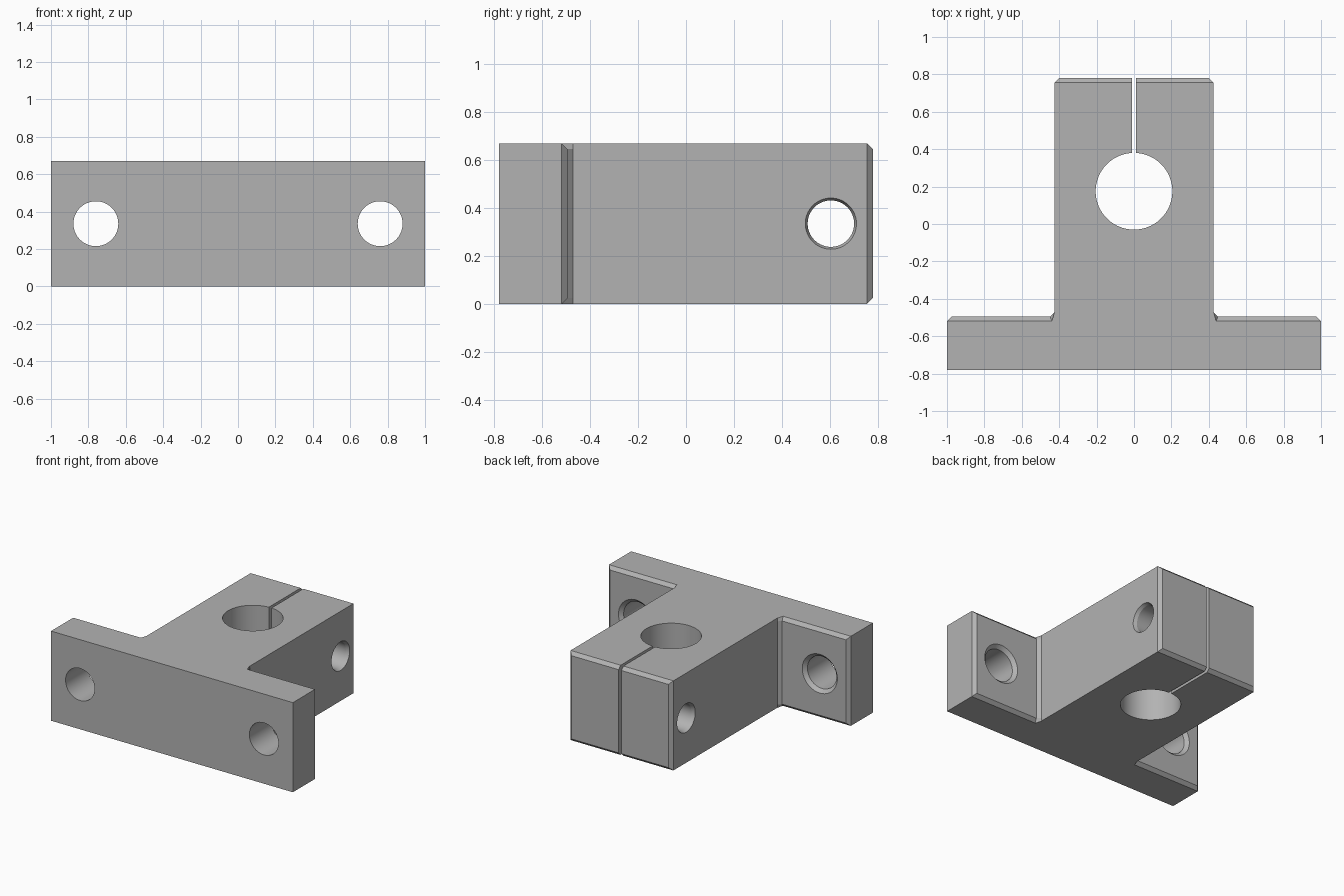
import bpy, bmesh, math
from mathutils import Matrix

cube = bpy.data.objects.get("Cube")
if cube:
    bpy.data.objects.remove(cube, do_unlink=True)

HEIGHT, HALF_STEM, CHAMFER = 0.67, 0.425, 0.024
FRONT, FLANGE_BACK, BACK = -0.78, -0.495, 0.78
MID = HEIGHT / 2

metal = bpy.data.materials.new("grey metal")
metal.use_nodes = True
metal.diffuse_color = (0.45, 0.45, 0.45, 1)
metal.node_tree.nodes["Principled BSDF"].inputs["Base Color"].default_value = (0.45, 0.45, 0.45, 1)


def make_object(name, bm):
    bmesh.ops.recalc_face_normals(bm, faces=bm.faces[:])
    mesh = bpy.data.meshes.new(name)
    bm.to_mesh(mesh)
    bm.free()
    mesh.materials.append(metal)
    obj = bpy.data.objects.new(name, mesh)
    bpy.context.collection.objects.link(obj)
    return obj


def round_cutter(name, profile, turn, place, sides=64):
    """Turned solid from (distance along axis, radius) pairs; axis starts as z."""
    bm = bmesh.new()
    rings = []
    for t, r in profile:
        rings.append([bm.verts.new((r * math.cos(a), r * math.sin(a), t))
                      for a in (math.tau * i / sides for i in range(sides))])
    for low, high in zip(rings, rings[1:]):
        for i in range(sides):
            j = (i + 1) % sides
            bm.faces.new((low[i], low[j], high[j], high[i]))
    bm.faces.new(rings[0])
    bm.faces.new(rings[-1])
    bm.transform(Matrix.Translation(place) @ turn)
    return make_object(name, bm)


# T-shaped block with small fillets in the inner corners
half = [(1, FRONT), (1, FLANGE_BACK), (HALF_STEM + CHAMFER, FLANGE_BACK),
        (HALF_STEM, FLANGE_BACK + CHAMFER), (HALF_STEM, BACK)]
outline = half + [(-x, y) for x, y in reversed(half)]
bm = bmesh.new()
base = bm.faces.new([bm.verts.new((x, y, 0)) for x, y in outline])
top = bmesh.ops.extrude_face_region(bm, geom=[base])["geom"]
bmesh.ops.translate(bm, vec=(0, 0, HEIGHT),
                    verts=[v for v in top if isinstance(v, bmesh.types.BMVert)])
bmesh.ops.recalc_face_normals(bm, faces=bm.faces[:])
bm.normal_update()

# Chamfer every outer edge of the rearward faces
rear_edges = [e for e in bm.edges if e.is_convex
              and any(f.normal.y > 0.5 for f in e.link_faces)]
bmesh.ops.bevel(bm, geom=rear_edges, offset=CHAMFER * math.sqrt(2) / math.sqrt(2),
                offset_type='OFFSET', segments=1, profile=0.5, affect='EDGES')
block = make_object("shaft_support_block", bm)

# Shaft bore
along_y = Matrix.Rotation(-math.pi / 2, 4, 'X')
along_x = Matrix.Rotation(math.pi / 2, 4, 'Y')
cutters = [round_cutter("bore_cutter", [(-0.2, 0.205), (0.9, 0.205)],
                        Matrix.Identity(4), (0, 0.175, 0), 96)]

# Mounting holes, countersunk at the back of the flange
for side, x in (("left", 0.76), ("right", -0.76)):
    cutters.append(round_cutter(
        side + "_mounting_cutter",
        [(-1, 0.12), (FLANGE_BACK - 0.025, 0.12), (FLANGE_BACK, 0.145), (-0.4, 0.145)],
        along_y, (x, 0, MID)))

# Clamp screw hole, eased at both sides
flare = [(HALF_STEM - 0.025, 0.097), (HALF_STEM, 0.107), (0.6, 0.107)]
cutters.append(round_cutter("clamp_screw_cutter",
                            [(-t, r) for t, r in reversed(flare)] + flare,
                            along_x, (0, 0.605, MID)))

# Clamp slot from the bore to the back
bm = bmesh.new()
bmesh.ops.create_cube(bm, size=1)
bmesh.ops.scale(bm, vec=(0.022, 0.7, 1), verts=bm.verts[:])
bmesh.ops.translate(bm, vec=(0, 0.6, MID), verts=bm.verts[:])
cutters.append(make_object("slot_cutter", bm))

# Cut everything, then drop the cutters
bpy.ops.object.select_all(action='DESELECT')
bpy.context.view_layer.objects.active = block
block.select_set(True)
for cutter in cutters:
    cutter.hide_render = True
    mod = block.modifiers.new(cutter.name, 'BOOLEAN')
    mod.operation = 'DIFFERENCE'
    mod.solver = 'EXACT'
    mod.object = cutter
    bpy.ops.object.modifier_apply(modifier=mod.name)
    bpy.data.objects.remove(cutter, do_unlink=True)

bpy.ops.object.shade_smooth_by_angle(angle=math.radians(15))
